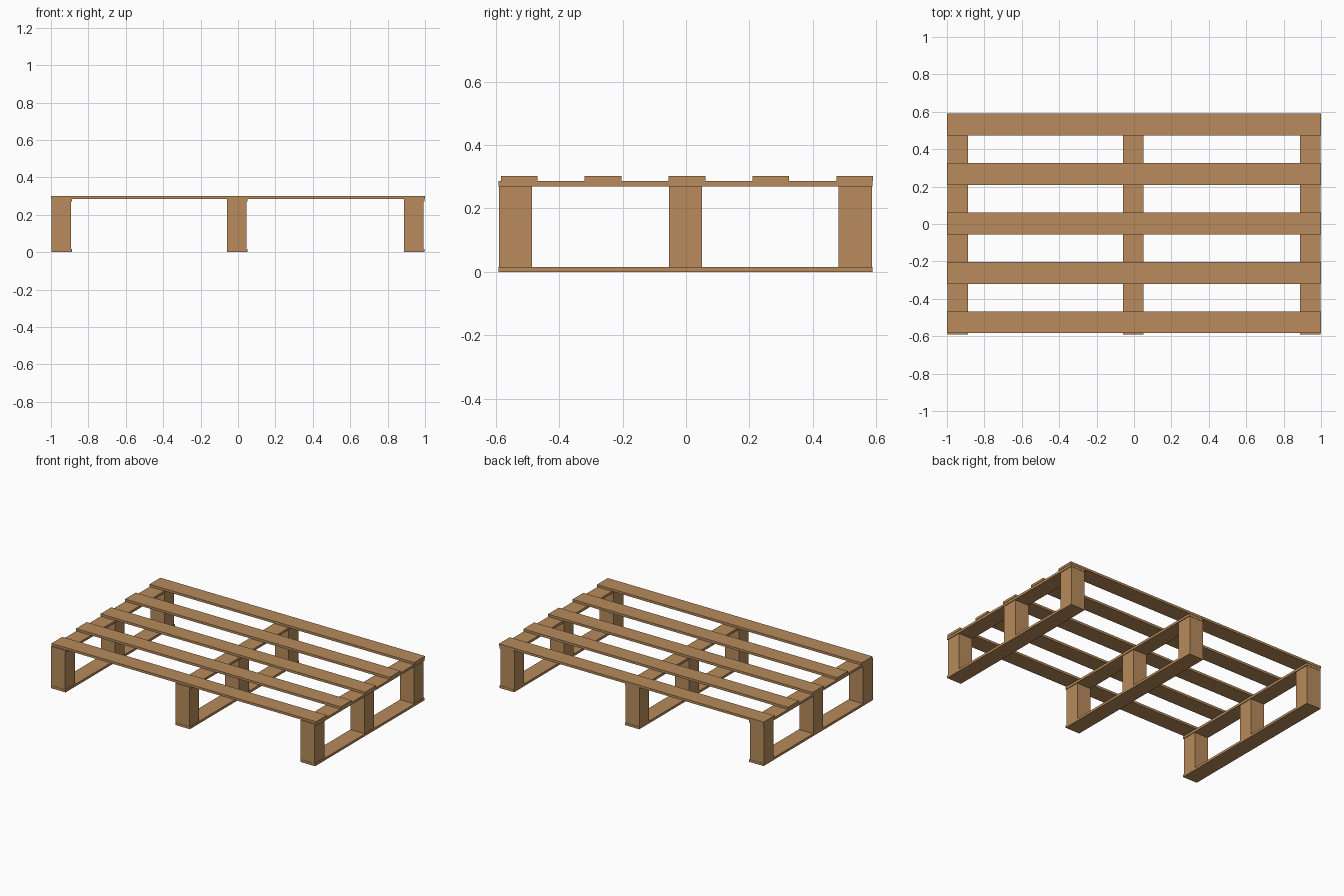
import bpy

cube = bpy.data.objects.get("Cube")
if cube:
    bpy.data.objects.remove(cube, do_unlink=True)

wood = bpy.data.materials.new("pale_wood")
wood.use_nodes = True
color = (0.48, 0.26, 0.107, 1)
wood.diffuse_color = color
wood.node_tree.nodes["Principled BSDF"].inputs["Base Color"].default_value = color


def box(name, x, y, z):
    """Wooden box spanning the given (low, high) ranges."""
    bpy.ops.mesh.primitive_cube_add(size=1)
    ob = bpy.context.object
    ob.name = name
    for v in ob.data.vertices:
        v.co = [(lo + hi) / 2 + c * (hi - lo) for c, (lo, hi) in zip(v.co, (x, y, z))]
    ob.data.materials.append(wood)
    return ob


LENGTH, DEPTH, HEIGHT = 1.0, 0.592, 0.302
BOARD = 0.016
BLOCK = 0.105
bearer_top = HEIGHT - BOARD
bearer_base = bearer_top - BOARD

# Five deck slats along the length
for i in range(5):
    y = (i - 2) * 0.2645 + 0.003
    box("deck_slat", (-LENGTH, LENGTH), (y - 0.058, y + 0.058), (bearer_top, HEIGHT))

# Three rows: bottom runner, three blocks and upper bearer
for side, x in (("right", -0.998), ("middle", -0.059), ("left", 0.887)):
    span = (x, x + BLOCK + 0.005)
    box(side + "_runner", span, (-DEPTH, DEPTH - 0.004), (0, BOARD))
    box(side + "_bearer", span, (-DEPTH, DEPTH - 0.004), (bearer_base, bearer_top))
    for place, y in (("front", -0.59), ("centre", -0.054), ("back", 0.481)):
        box(side + "_" + place + "_block", (x, x + BLOCK), (y, y + BLOCK),
            (BOARD, bearer_base))
